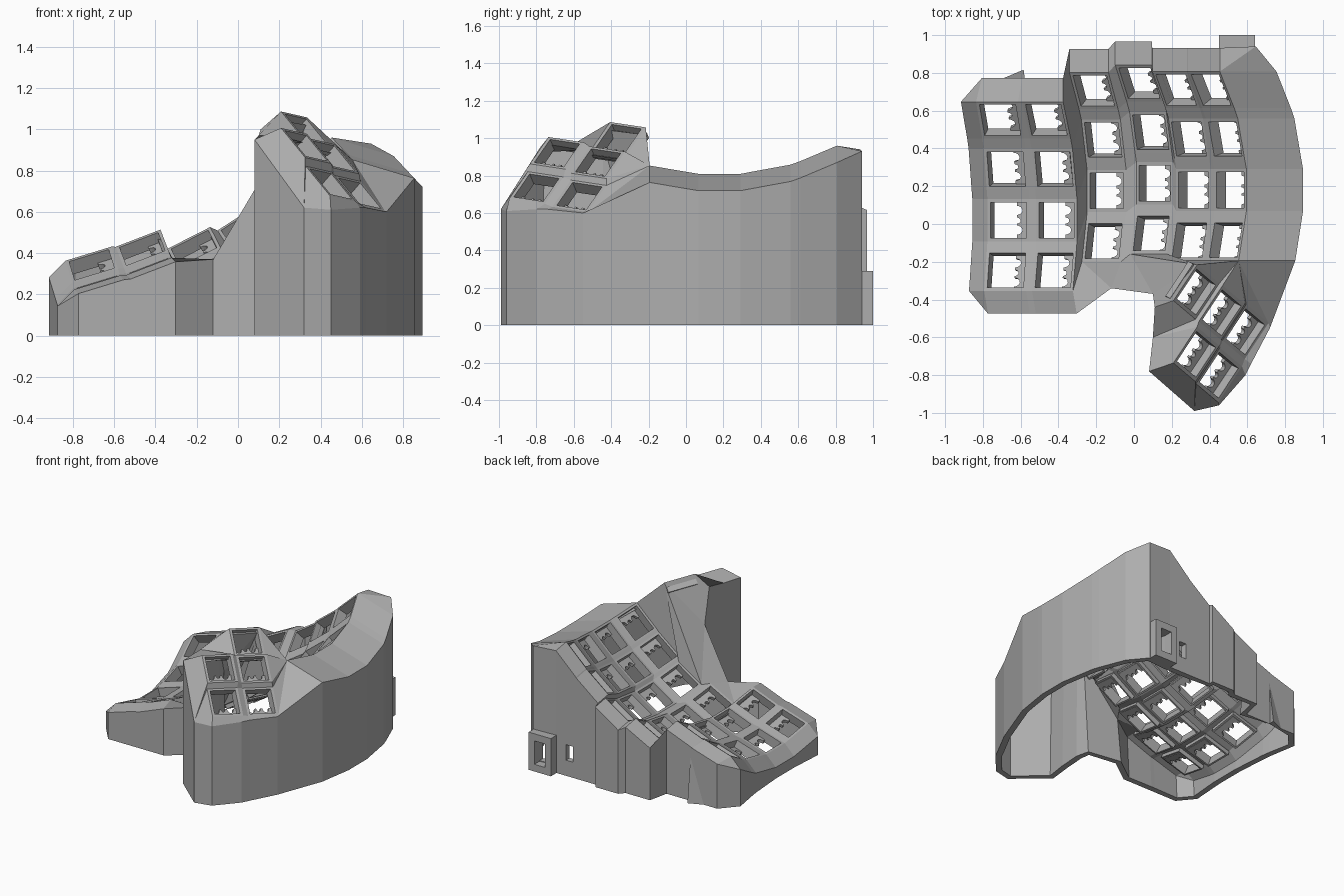
import bpy, bmesh, math
from mathutils import Matrix, Vector

cube = bpy.data.objects.get("Cube")
if cube:
    bpy.data.objects.remove(cube, do_unlink=True)

grey = bpy.data.materials.new("plain_grey")
grey.use_nodes = True
grey.diffuse_color = (0.42, 0.42, 0.42, 1)
grey.node_tree.nodes["Principled BSDF"].inputs["Base Color"].default_value = grey.diffuse_color


def add_object(name, bm):
    mesh = bpy.data.meshes.new(name)
    bm.to_mesh(mesh)
    bm.free()
    mesh.materials.append(grey)
    obj = bpy.data.objects.new(name, mesh)
    bpy.context.collection.objects.link(obj)
    return obj


PLATE, HOLE = (0.116, 0.112), (0.1, 0.094)
T_PLATE, T_HOLE = (0.105, 0.115), (0.09, 0.095)
CORNERS = {"bl": (-1, -1), "br": (1, -1), "tr": (1, 1), "tl": (-1, 1)}
bm = bmesh.new()


def face(*verts):
    unique = list(dict.fromkeys(verts))
    if len(unique) > 2 and not bm.faces.get(unique):
        return bm.faces.new(unique)


def ring(outer, inner):
    for i in range(4):
        j = (i + 1) % 4
        face(outer[i], outer[j], inner[j], inner[i])


def key_plate(matrix, plate, hole):
    """Square frame around one key opening; returns its outer corners."""
    def loop(half):
        return [bm.verts.new(matrix @ Vector((sx * half[0], sy * half[1], 0)))
                for sx, sy in CORNERS.values()]
    outer = loop(plate)
    ring(outer, loop(hole))
    return dict(zip(CORNERS, outer))


# Finger keys: tented columns, each curved like a bowl
columns = [(-.665, .02, .20, 17), (-.41, .02, .28, 21), (-.145, .175, .29, 27),
           (.11, .215, .40, 33), (.315, .18, .56, 38), (.51, .18, .73, 43)]
rows = [(.53, .15, 30), (.27, .04, 14), (0, 0, 0), (-.265, .035, -13)]
frames, K = [], []
for x, y, z, tent in columns:
    base = Matrix.Translation((x, y, z)) @ Matrix.Rotation(-math.radians(tent), 4, "Y")
    K.append([])
    for dy, h, pitch in rows:
        m = base @ Matrix.Translation((0, dy, h)) @ Matrix.Rotation(math.radians(pitch), 4, "X")
        frames.append((m, PLATE, HOLE))
        K[-1].append(key_plate(m, PLATE, HOLE))

# Webs between finger keys
for c in range(6):
    for r in range(4):
        k = K[c][r]
        if c < 5:
            n = K[c + 1][r]
            face(k["br"], n["bl"], n["tl"], k["tr"])
        if r < 3:
            d = K[c][r + 1]
            face(d["tl"], d["tr"], k["br"], k["bl"])
        if c < 5 and r < 3:
            e = K[c + 1][r + 1]
            face(d["tr"], e["tl"], n["bl"], k["br"])

# Thumb keys on a steep plane
u = Vector((.556, -.47, -.68)).normalized()
v = Vector((.5, .86, -.07))
v = (v - u * v.dot(u)).normalized()
w = u.cross(v)
T = []
for pos in [(.33, -.36, 1.0), (.465, -.47, .87), (.59, -.57, .69), (.33, -.69, .92), (.45, -.80, .735)]:
    m = Matrix.Translation(pos) @ Matrix((u, v, w)).transposed().to_4x4()
    frames.append((m, T_PLATE, T_HOLE))
    T.append(key_plate(m, T_PLATE, T_HOLE))
for a, b in ((0, 1), (1, 2), (3, 4)):
    face(T[a]["br"], T[b]["bl"], T[b]["tl"], T[a]["tr"])
for a, b in ((1, 3), (2, 4)):
    face(T[b]["tl"], T[b]["tr"], T[a]["br"], T[a]["bl"])
face(T[3]["tr"], T[4]["tl"], T[2]["bl"], T[1]["br"])

# Bridge from finger keys to thumb keys
apex, corner = T[0]["tl"], K[5][3]["br"]
front = [K[c][3][s] for c in (3, 4, 5) for s in ("bl", "br")]
for a, b in zip(front, front[1:]):
    face(apex, b, a)
top = [T[i][s] for i in (0, 1, 2) for s in ("tl", "tr")]
for a, b in zip(top, top[1:]):
    face(corner, a, b)

# Perimeter pairs: plate corner and the matching outer rim point
pairs = []


def rim(vert, dx, dy, dz):
    pairs.append((vert, vert.co + Vector((dx, dy, dz))))


def rim_to(vert, *point):
    pairs.append((vert, Vector(point)))


for c in (0, 1):
    for s in ("bl", "br"):
        rim(K[c][3][s], .02, -.12, -.02)
rim_to(K[2][3]["bl"], -.12, -.34, .37)
rim_to(K[2][3]["br"], -.12, -.34, .37)
rim_to(K[3][3]["bl"], .10, -.37, .74)
rim_to(apex, .10, -.37, .74)
rim_to(T[0]["bl"], .11, -.44, 1.0)
for vert in (T[0]["br"], T[1]["bl"], T[3]["tl"]):
    rim_to(vert, .10, -.6, .97)
rim_to(T[3]["bl"], .08, -.78, .95)
rim_to(T[3]["br"], .32, -.99, .62)
rim_to(T[4]["bl"], .32, -.99, .62)
rim_to(T[4]["br"], .45, -.96, .61)
rim_to(T[4]["tr"], .59, -.80, .62)
rim_to(T[2]["br"], .62, -.74, .62)
rim_to(T[2]["tr"], .72, -.55, .60)
for r in (3, 2, 1, 0):
    for s in ("br", "tr"):
        rim(K[5][r][s], .3, 0, -.09)
rim_to(K[5][0]["tr"], .645, .94, .93)
for c in range(5, -1, -1):
    for s in ("tr", "tl"):
        rim(K[c][0][s], .03 if c == 0 else 0, .125, -.02)
for r in range(4):
    for s in ("tl", "bl"):
        rim(K[0][r][s], -.08, 0, -.08)

# Sloped rim and vertical wall
made = {}


def shared(point):
    key = tuple(round(n, 3) for n in point)
    if key not in made:
        made[key] = bm.verts.new(point)
    return made[key]


loop = [(a, shared(p), shared((p[0], p[1], 0))) for a, p in pairs]
walls = []
for (a, p, g), (b, q, h) in zip(loop, loop[1:] + loop[:1]):
    face(a, p, q, b)
    if p != q:
        walls.append(face(p, g, h, q))

# Openings in the back wall for the two sockets
for x0, x1, z0, z1 in ((.5, .59, .06, .24), (.31, .37, .12, .24)):
    for f in walls:
        xs = [vert.co.x for vert in f.verts]
        if min(vert.co.y for vert in f.verts) > .85 and min(xs) < x0 and max(xs) > x1:
            p, g, h, q = f.verts

            def on_wall(x, z):
                t = (x - p.co.x) / (q.co.x - p.co.x)
                return bm.verts.new((x, p.co.y + t * (q.co.y - p.co.y), z))
            hole = [on_wall(x1, z1), on_wall(x1, z0), on_wall(x0, z0), on_wall(x0, z1)]
            walls.remove(f)
            bm.faces.remove(f)
            ring((p, g, h, q), hole)
            break

bmesh.ops.recalc_face_normals(bm, faces=bm.faces)
bm.faces.ensure_lookup_table()
if bm.faces[0].normal.z < 0:
    bmesh.ops.reverse_faces(bm, faces=bm.faces)
shell = add_object("case_shell", bm)
solid = shell.modifiers.new("thickness", "SOLIDIFY")
solid.thickness = 0.045
solid.offset = -1


def prism(bm, matrix, points, z0, z1):
    low = [bm.verts.new(matrix @ Vector((x, y, z0))) for x, y in points]
    high = [bm.verts.new(matrix @ Vector((x, y, z1))) for x, y in points]
    bm.faces.new(low[::-1])
    bm.faces.new(high)
    for i in range(len(points)):
        j = (i + 1) % len(points)
        bm.faces.new((low[i], low[j], high[j], high[i]))


def bars(bm, matrix, outer, inner, z0, z1):
    """Rectangular tube made of four mitred bars."""
    sides = list(CORNERS.values())
    for a, b in zip(sides, sides[1:] + sides[:1]):
        pts = [(s[0] * d[0], s[1] * d[1]) for s, d in ((a, outer), (b, outer), (b, inner), (a, inner))]
        prism(bm, matrix, pts, z0, z1)


# Switch sockets: a short tube and a clip plate with round notches under each key
sockets, clips = bmesh.new(), bmesh.new()
for m, plate, hole in frames:
    bars(sockets, m, (plate[0] - .004, plate[1] - .004), hole, -.075, -.035)
    hx, hy = hole
    outline = [(hx, -hy), (hx, hy), (.03, hy)]
    for cy, radius in ((.052, .024), (-.002, .016), (-.052, .024)):
        for i in range(9):
            a = math.pi * (.5 - i / 8)
            outline.append((.03 + radius * 1.3 * math.cos(a), cy + radius * math.sin(a)))
    outline.append((.03, -hy))
    prism(clips, m, outline, -.08, -.055)
add_object("switch_sockets", sockets)
add_object("switch_clips", clips)

# Port surround on the back wall
port = bmesh.new()
place = Matrix.Translation((.545, .92, .145)) @ Matrix.Rotation(-math.pi / 2, 4, "X")
bars(port, place, (.095, .145), (.045, .09), 0, .08)
add_object("port_surround", port)
